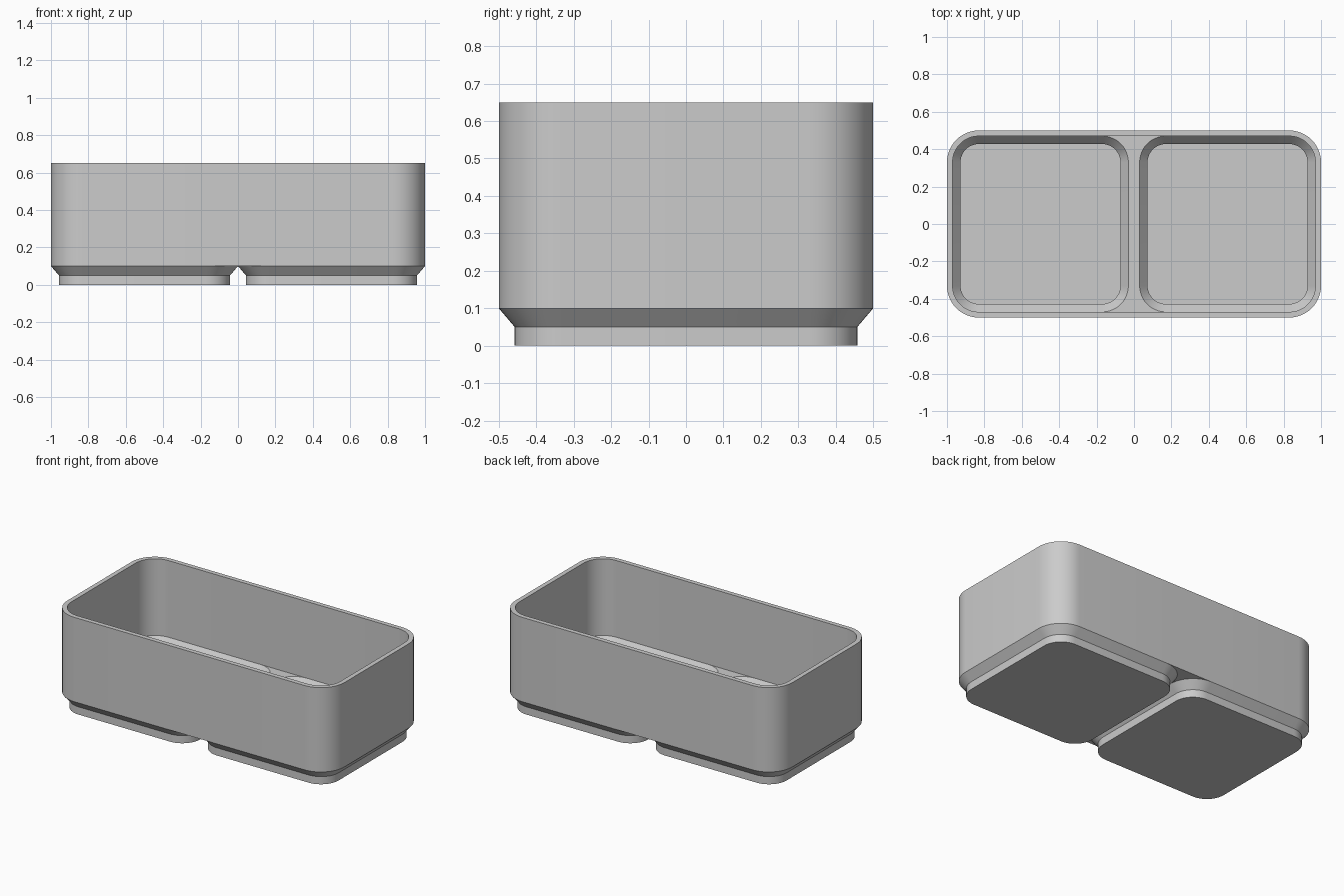
import bpy, bmesh, math

if "Cube" in bpy.data.objects:
    bpy.data.objects.remove(bpy.data.objects["Cube"])

WALL = 0.03      # wall thickness
INSET = 0.0425   # step-in of the feet
RADIUS = 0.17    # outer corner radius
SEG = 12         # segments per corner

bm = bmesh.new()


def corners(side, inset, z):
    """Four corner arcs (++, -+, --, +-) of one rounded square cell."""
    half, r = 0.5 - inset, RADIUS - inset
    arcs = []
    for k, (sx, sy) in enumerate([(1, 1), (-1, 1), (-1, -1), (1, -1)]):
        arc = []
        for i in range(SEG + 1):
            a = math.pi / 2 * (k + i / SEG)
            arc.append((side * 0.5 + sx * (half - r) + r * math.cos(a),
                        sy * (half - r) + r * math.sin(a), z))
        arcs.append(arc)
    return arcs


def cell_loop(side, inset, z):
    return sum(corners(side, inset, z), [])


def body_loop(inset, z):
    """Outline around both cells, keeping the points where the cells part."""
    r, l = corners(1, inset, z), corners(-1, inset, z)
    return r[3] + r[0] + [r[1][0], l[0][-1]] + l[1] + l[2] + [l[3][0], r[2][-1]]


def face(points):
    bm.faces.new([bm.verts.new(p) for p in points])


def skin(a, b):
    """Band of quads between two loops of equal length."""
    for i in range(len(a)):
        j = (i + 1) % len(a)
        face([a[i], a[j], b[j], b[i]])


# Outer wall, rim and inner wall
rings = [body_loop(0, 0.1), body_loop(0, 0.65),
         body_loop(WALL, 0.65), body_loop(WALL, 0.15)]
for a, b in zip(rings, rings[1:]):
    skin(a, b)

for side in (-1, 1):
    # Tapered foot below, matching tapered pocket inside
    for inset, low in ((0, 0.0), (WALL, 0.05)):
        top = cell_loop(side, inset, low + 0.1)
        mid = cell_loop(side, inset + INSET, low + 0.05)
        base = cell_loop(side, inset + INSET, low)
        skin(top, mid)
        skin(mid, base)
        face(base)

# Small undersides between the feet, front and back
r, l = corners(1, 0, 0.1), corners(-1, 0, 0.1)
face(r[1] + l[0][1:])
face(l[3] + r[2][1:])

# Flat ridge between the pockets
r, l = corners(1, WALL, 0.15), corners(-1, WALL, 0.15)
face(r[1] + r[2] + l[3] + l[0])

bmesh.ops.remove_doubles(bm, verts=bm.verts, dist=1e-4)
bmesh.ops.recalc_face_normals(bm, faces=bm.faces)

mesh = bpy.data.meshes.new("storage_bin")
bm.to_mesh(mesh)
bm.free()
bin_obj = bpy.data.objects.new("storage_bin", mesh)
bpy.context.collection.objects.link(bin_obj)

grey = bpy.data.materials.new("light_grey")
grey.diffuse_color = (0.6, 0.6, 0.6, 1)
grey.use_nodes = True
grey.node_tree.nodes["Principled BSDF"].inputs["Base Color"].default_value = grey.diffuse_color
mesh.materials.append(grey)

bpy.context.view_layer.objects.active = bin_obj
bin_obj.select_set(True)
bpy.ops.object.shade_smooth_by_angle(angle=math.radians(30))
